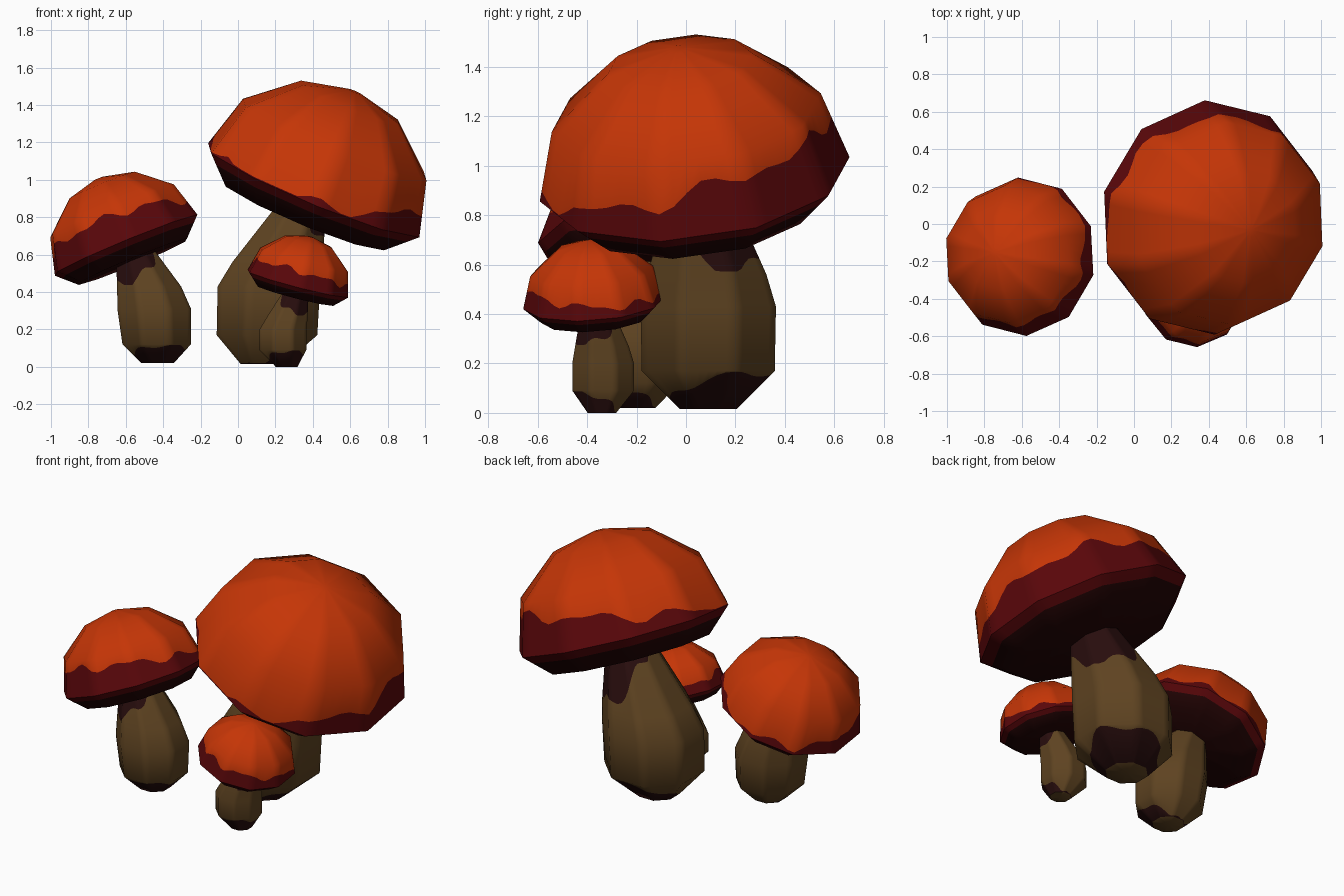
import bpy, math
from mathutils import Vector

if "Cube" in bpy.data.objects:
    bpy.data.objects.remove(bpy.data.objects["Cube"])


def material(name, rgb):
    m = bpy.data.materials.new(name)
    m.diffuse_color = (*rgb, 1)
    m.use_nodes = True
    m.node_tree.nodes["Principled BSDF"].inputs["Base Color"].default_value = m.diffuse_color
    return m


ORANGE = material("cap orange", (0.56, 0.036, 0.002))
MAROON = material("cap maroon", (0.10, 0.002, 0.003))
UNDER = material("underside dark", (0.016, 0.001, 0.001))
BROWN = material("stem brown", (0.112, 0.056, 0.015))
STAIN = material("stem stain", (0.021, 0.004, 0.004))
K = 6  # columns per flat side, so paint edges can wave


def columns(sides, offset):
    """Points round a regular polygon, each flat side split into K columns."""
    pts = []
    for i in range(sides):
        a, b = (offset + 2 * math.pi * (i + d) / sides for d in (0, 1))
        p, q = (Vector((math.cos(t), math.sin(t), 0)) for t in (a, b))
        pts += [p.lerp(q, j / K) for j in range(K)]
    return pts


def skin(name, rings, bands, mats):
    """Join rings bottom to top; bands = material index of each gap, ends included."""
    n = len(rings[0])
    verts = [sum(rings[0], Vector((0, 0, 0))) / n]
    for r in rings:
        verts += r
    verts.append(sum(rings[-1], Vector((0, 0, 0))) / n)
    faces, idx = [], []
    last = len(verts) - 1
    for j in range(n):
        k = (j + 1) % n
        faces.append((0, 1 + k, 1 + j))
        idx.append(bands[0])
        for r in range(len(rings) - 1):
            a, b = 1 + r * n, 1 + (r + 1) * n
            faces.append((a + j, a + k, b + k, b + j))
            idx.append(bands[r + 1])
        a = 1 + (len(rings) - 1) * n
        faces.append((a + j, a + k, last))
        idx.append(bands[-1])
    me = bpy.data.meshes.new(name)
    me.from_pydata([tuple(v) for v in verts], [], faces)
    for m in mats:
        me.materials.append(m)
    for p, i in zip(me.polygons, idx):
        p.material_index = i
    me.shade_smooth()
    me.set_sharp_from_angle(angle=math.radians(56))
    ob = bpy.data.objects.new(name, me)
    bpy.context.collection.objects.link(ob)
    return ob


def cap(name, centre, axis, scale, base, amp, facing, phase):
    """Tilted dome with a wavy orange coat over a maroon rim and dark underside."""
    cols = columns(10, math.radians(22))

    def ring(r, h):
        return [Vector((c.x * r, c.y * r, h)) for c in cols]

    rim, shoulder = ring(0.645, 0.0), ring(0.56, 0.30)
    edge = []
    for c, lo, hi in zip(cols, rim, shoulder):
        t = math.atan2(c.y, c.x)
        h = base + amp * math.cos(t - math.radians(facing))
        h += 0.026 * math.sin(7 * t + phase) + 0.018 * math.sin(12 * t + 2 * phase)
        edge.append(lo.lerp(hi, min(max(h, 0.006), 0.28) / 0.30))
    rings = [ring(0.49, -0.145), ring(0.592, -0.05), rim, edge, shoulder,
             ring(0.30, 0.52), ring(0.04, 0.585)]
    ob = skin(name, rings, [0, 0, 1, 1, 2, 2, 2, 2], [UNDER, MAROON, ORANGE])
    ob.location = centre
    ob.rotation_mode = 'QUATERNION'
    ob.rotation_quaternion = Vector((0, 0, 1)).rotation_difference(Vector(axis))
    ob.scale = (scale,) * 3


def stem(name, path, low_facing, high_facing):
    """Bulbous stem through five (x, y, z, radius) rings, stained at both ends."""
    cols = columns(8, math.radians(22.5))
    rings = [[Vector((x, y, z)) + c * r * 1.04 for c in cols] for x, y, z, r in path]

    def stain(lo, hi, facing, mid, sign):
        out = []
        for c, a, b in zip(cols, lo, hi):
            t = math.atan2(c.y, c.x)
            f = 0.5 * math.cos(t - math.radians(facing)) + 0.1 * math.sin(5 * t)
            out.append(a.lerp(b, min(max(mid + sign * f, 0.03), 0.97)))
        return out

    rings.insert(4, stain(rings[3], rings[4], high_facing, 0.55, -1))
    rings.insert(1, stain(rings[0], rings[1], low_facing, 0.45, 1))
    skin(name, rings, [0, 1, 0, 0, 0, 0, 1, 1], [BROWN, STAIN])


# Large mushroom
cap("large_cap", (0.405, 0.035, 0.945), (0.38, -0.115, 0.915), 0.982, 0.10, 0.12, 52, 0.4)
stem("large_stem", [(0.13, 0.09, 0.015, 0.12), (0.155, 0.09, 0.17, 0.28), (0.165, 0.09, 0.43, 0.285),
                    (0.21, 0.085, 0.56, 0.25), (0.37, 0.05, 0.93, 0.115)], 50, 35)

# Medium mushroom on the left
cap("medium_cap", (-0.598, -0.175, 0.651), (-0.38, 0.06, 0.92), 0.66, 0.13, 0.10, -100, 1.5)
stem("medium_stem", [(-0.43, -0.21, 0.02, 0.09), (-0.435, -0.21, 0.12, 0.19),
                     (-0.448, -0.205, 0.31, 0.205), (-0.475, -0.2, 0.43, 0.178),
                     (-0.565, -0.185, 0.66, 0.095)], -70, -150)

# Small mushroom at the front
cap("small_cap", (0.32, -0.373, 0.445), (0.25, -0.07, 0.965), 0.445, 0.13, 0.06, -110, 2.6)
stem("small_stem", [(0.26, -0.34, 0.0, 0.06), (0.24, -0.335, 0.09, 0.13), (0.24, -0.335, 0.2, 0.13),
                    (0.265, -0.34, 0.27, 0.113), (0.315, -0.36, 0.42, 0.065)], -70, -45)
